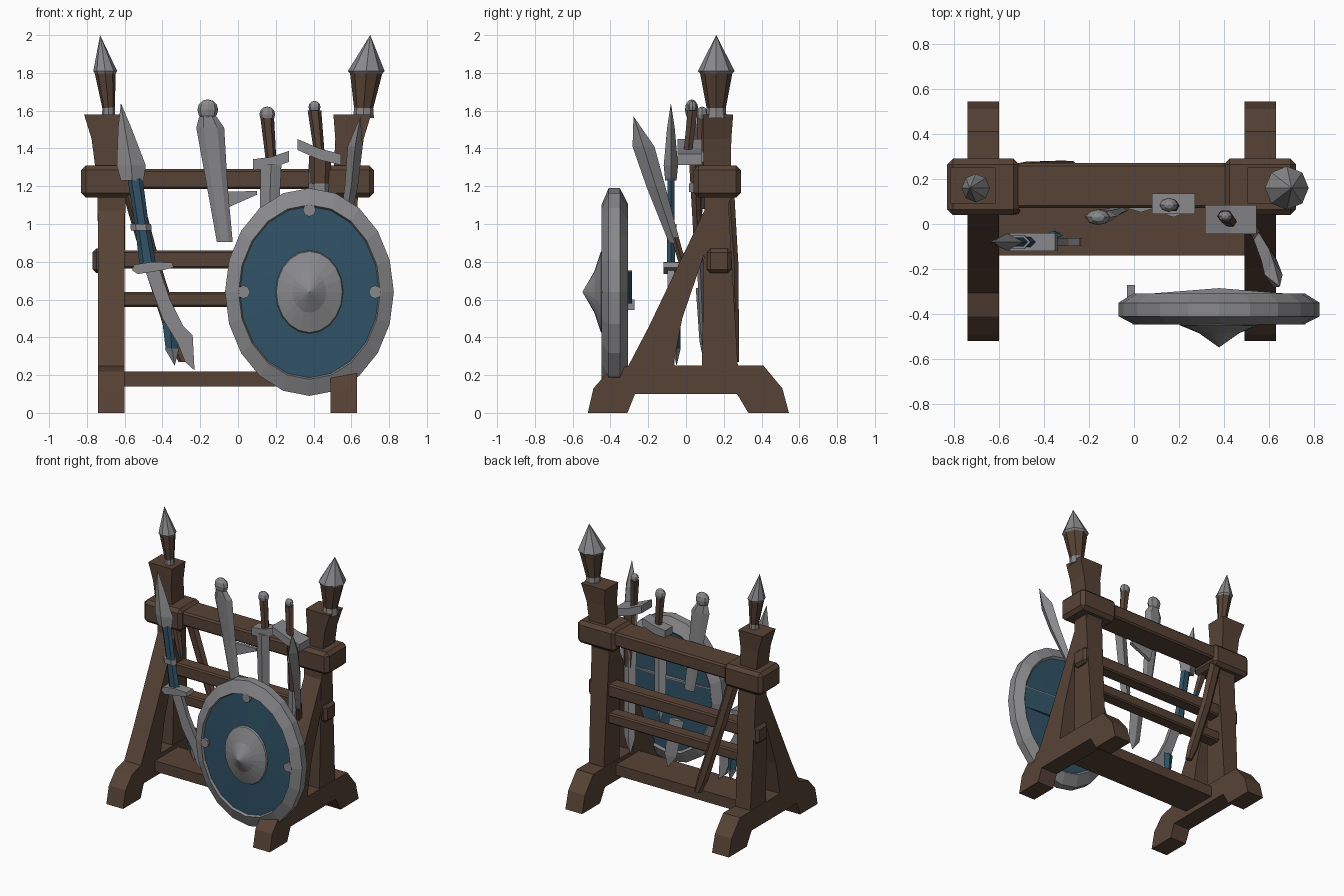
import bpy, bmesh, math
from mathutils import Vector


def material(name, rgb):
    m = bpy.data.materials.new(name)
    m.diffuse_color = (*rgb, 1)
    return m


WOOD = material("dark wood", (0.095, 0.055, 0.036))
STEEL = material("steel grey", (0.25, 0.25, 0.26))
BLUE = material("slate blue", (0.03, 0.085, 0.135))
MID = -0.055  # mirror line of the stand


def finish(name, bm, mats, bevel=0):
    bmesh.ops.remove_doubles(bm, verts=bm.verts, dist=1e-5)
    bmesh.ops.recalc_face_normals(bm, faces=bm.faces)
    me = bpy.data.meshes.new(name)
    bm.to_mesh(me)
    bm.free()
    for m in mats:
        me.materials.append(m)
    ob = bpy.data.objects.new(name, me)
    bpy.context.collection.objects.link(ob)
    if bevel:
        mod = ob.modifiers.new("bevel", 'BEVEL')
        mod.width = bevel
        mod.segments = 1
    return ob


def skin(bm, rings, bands=None):
    """Join equal rings of points into a closed tube."""
    vs = [[bm.verts.new(p) for p in r] for r in rings]
    n = len(vs[0])
    for k, (a, b) in enumerate(zip(vs, vs[1:])):
        for i in range(n):
            j = (i + 1) % n
            f = bm.faces.new((a[i], a[j], b[j], b[i]))
            f.material_index = bands[k] if bands else 0
    return vs


def loft(name, mat, sections, n=4, square=False):
    """Sections are (x, y, z, half width in x, half width in y)."""
    off, s = (math.pi / 4, math.sqrt(2)) if square else (0, 1)
    rings = []
    for x, y, z, rx, ry in sections:
        rings.append([(x + s * max(rx, 1e-4) * math.cos(off + 2 * math.pi * i / n),
                       y + s * max(ry, 1e-4) * math.sin(off + 2 * math.pi * i / n), z)
                      for i in range(n)])
    bm = bmesh.new()
    vs = skin(bm, rings)
    bm.faces.new(vs[0])
    bm.faces.new(vs[-1])
    return finish(name, bm, [mat])


def prism(name, mat, pts, lo, hi, axis='Y', bevel=0):
    """Extrude an outline: (y, z) along X, (x, z) along Y, or (x, y) along Z."""
    def put(p, d):
        return {'X': (d, p[0], p[1]), 'Y': (p[0], d, p[1]), 'Z': (p[0], p[1], d)}[axis]
    bm = bmesh.new()
    vs = skin(bm, [[put(p, lo) for p in pts], [put(p, hi) for p in pts]])
    bm.faces.new(vs[0])
    bm.faces.new(vs[1])
    return finish(name, bm, [mat], bevel)


def box(name, mat, x0, x1, y0, y1, z0, z1, bevel=0):
    return prism(name, mat, [(x0, z0), (x1, z0), (x1, z1), (x0, z1)], y0, y1, 'Y', bevel)


def ball(name, mat, c, r, flat=0.75):
    bm = bmesh.new()
    bmesh.ops.create_uvsphere(bm, u_segments=8, v_segments=6, radius=r)
    bmesh.ops.scale(bm, verts=bm.verts, vec=Vector((1, flat, 1)))
    bmesh.ops.translate(bm, verts=bm.verts, vec=Vector(c))
    return finish(name, bm, [mat])


# Side frames
FOOT = [(-0.52, 0), (-0.49, 0.13), (-0.41, 0.22), (-0.30, 0.25), (0.41, 0.25),
        (0.51, 0.13), (0.545, 0), (0.33, 0), (0.27, 0.10), (-0.27, 0.10), (-0.31, 0)]
STRUT = [(-0.31, 0.24), (-0.20, 0.45), (0.03, 0.93), (0.14, 1.16), (0.25, 1.16),
         (0.10, 0.85), (-0.02, 0.50), (-0.07, 0.24)]
for side, s in (("left", -1), ("right", 1)):
    c = MID + s * 0.615
    prism(side + "_foot", WOOD, FOOT, c - 0.07, c + 0.07, 'X')
    prism(side + "_strut", WOOD, STRUT, c - 0.07, c + 0.07, 'X')
    loft(side + "_post", WOOD, [(c, 0.18, 0.24, 0.062, 0.095), (c, 0.16, 1.20, 0.075, 0.06)],
         square=True)
    loft(side + "_post_head", WOOD, [(c + s * .015, 0.165, 1.28, 0.068, 0.072),
         (c + s * .03, 0.165, 1.45, 0.075, 0.075), (c + s * .045, 0.17, 1.58, 0.10, 0.08)],
         square=True)
    box(side + "_beam_block", WOOD, c - 0.16, c + 0.16, 0.04, 0.29, 1.14, 1.31, 0.025)
    box(side + "_rail_block", WOOD, c - 0.08 + s * .02, c + 0.08 + s * .02, 0.11, 0.24,
        0.74, 0.87, 0.02)

# Cross beams
box("top_beam", WOOD, -0.55, 0.43, 0.07, 0.27, 1.185, 1.29, 0.012)
box("upper_rail", WOOD, -0.66, 0.55, 0.12, 0.225, 0.765, 0.86, 0.01)
box("lower_rail", WOOD, -0.66, 0.55, 0.12, 0.22, 0.56, 0.64, 0.01)
box("bottom_plank", WOOD, -0.61, 0.50, -0.14, 0.14, 0.14, 0.22)

# Pointed finials
for side, x, tx, k in (("left", -0.685, -0.73, 0.65), ("right", 0.665, 0.70, 1.0)):
    loft(side + "_finial_collar", STEEL, [(x, 0.16, 1.56, 0.055 * k, 0.055 * k),
         (x, 0.16, 1.625, 0.05 * k, 0.05 * k)], 8)
    mx = x + (tx - x) * 0.4
    loft(side + "_finial_cup", WOOD, [(x, 0.16, 1.61, 0.05 * k, 0.05 * k),
         (mx, 0.16, 1.80, 0.086 * k, 0.086 * k)], 8)
    loft(side + "_finial_tip", STEEL, [(mx, 0.16, 1.785, 0.075 * k, 0.075 * k),
         (mx, 0.16, 1.81, 0.097 * k, 0.097 * k), (tx, 0.16, 2.0, 0, 0)], 8)

# Shield: one elliptical lathe, coloured by band
SX, SZ, RX, RZ, N = 0.378, 0.64, 0.447, 0.55, 20
PROFILE = [(0.001, -0.312), (0.82, -0.32), (0.85, -0.308), (1, -0.35), (1, -0.41),
           (0.84, -0.447), (0.825, -0.428), (0.40, -0.438), (0.39, -0.45),
           (0.20, -0.485), (0.001, -0.548)]
BANDS = [1, 0, 0, 0, 0, 0, 1, 0, 0, 0]
bm = bmesh.new()
skin(bm, [[(SX + RX * r * math.cos(2 * math.pi * i / N), y,
            SZ + RZ * r * math.sin(2 * math.pi * i / N)) for i in range(N)]
          for r, y in PROFILE], BANDS)
finish("shield", bm, [STEEL, BLUE])
for i in range(3):
    a = i * math.pi / 2
    cx, cz = SX + RX * 0.78 * math.cos(a), SZ + RZ * 0.79 * math.sin(a)
    pts = [(cx + 0.035 * math.cos(t * math.pi / 4), cz + 0.035 * math.sin(t * math.pi / 4))
           for t in range(8)]
    prism("shield_stud", STEEL, pts, -0.446, -0.42)
STRAP = [(-0.0, -0.315), (0.378, -0.285), (0.75, -0.315)]
prism("shield_strap", BLUE, STRAP, 0.58, 0.745, 'Z')
prism("strap_edge", STEEL, STRAP, 0.745, 0.754, 'Z')
box("strap_bracket", STEEL, -0.03, 0.005, -0.33, -0.272, 0.545, 0.60)

# Polearm with blue grip, hung on the left
Y = -0.08
loft("polearm_head", STEEL, [(-0.56, Y, 1.23, 0.06, 0.03), (-0.565, Y, 1.31, 0.077, 0.038),
     (-0.60, Y, 1.51, 0.035, 0.02), (-0.62, Y, 1.64, 0, 0)])
loft("polearm_grip", BLUE, [(-0.545, Y, 1.24, 0.04, 0.022), (-0.51, Y, 1.0, 0.037, 0.022),
     (-0.475, Y, 0.77, 0.045, 0.025)], 6)
loft("polearm_ring", STEEL, [(-0.512, Y, 0.965, 0.055, 0.035), (-0.515, Y, 1.0, 0.055, 0.035)], 6)
prism("polearm_guard", STEEL, [(-0.56, 0.755), (-0.53, 0.735), (-0.40, 0.755), (-0.34, 0.77),
      (-0.35, 0.795), (-0.45, 0.80), (-0.55, 0.785)], Y - 0.04, Y + 0.04)
prism("polearm_blade", STEEL, [(-0.49, 0.75), (-0.40, 0.50), (-0.32, 0.37), (-0.28, 0.27),
      (-0.23, 0.225), (-0.24, 0.41), (-0.29, 0.46), (-0.36, 0.60), (-0.415, 0.76)],
      Y - 0.018, Y + 0.018)
loft("sheath_end", BLUE, [(-0.35, Y + .03, 0.33, 0.032, 0.02), (-0.36, Y + .03, 0.48, 0.04, 0.02)])
loft("sheath_tip", STEEL, [(-0.335, Y + .03, 0.25, 0, 0), (-0.35, Y + .03, 0.34, 0.038, 0.022)])

# Short brown shaft and long scabbard behind it on the left
loft("left_shaft", WOOD, [(-0.53, 0.06, 1.0, 0.025, 0.02), (-0.58, 0.08, 1.20, 0.035, 0.03)], 6)
loft("left_shaft_tip", BLUE, [(-0.52, 0.057, 0.95, 0.015, 0.012), (-0.53, 0.06, 1.0, 0.025, 0.02)], 6)
loft("rear_scabbard", WOOD, [(-0.285, 0.265, 0.27, 0.03, 0.018), (-0.325, 0.262, 0.38, 0.045, 0.022),
     (-0.46, 0.255, 0.80, 0.045, 0.025), (-0.56, 0.23, 1.16, 0.05, 0.03)], 6)

# Grey club-shaped blade in the middle, with its wide lower tip
ball("middle_pommel", STEEL, (-0.16, 0.03, 1.605), 0.055, 0.65)
loft("middle_blade", STEEL, [(-0.07, 0.06, 0.905, 0.042, 0.015), (-0.11, 0.05, 1.2, 0.055, 0.018),
     (-0.147, 0.035, 1.51, 0.074, 0.028), (-0.16, 0.03, 1.57, 0.045, 0.025)], 6)
prism("middle_barb", STEEL, [(-0.09, 1.17), (0.10, 1.175), (0.10, 1.155), (-0.07, 1.08)],
      0.075, 0.10)
loft("middle_lower_blade", STEEL, [(0.09, 0.09, 0.29, 0, 0), (0.07, 0.085, 0.38, 0.05, 0.014),
     (0.03, 0.07, 0.66, 0.06, 0.018)])

# Two swords hung on the top beam: pommel, grip, guard, blade
for name, px, py, pz, gx, gz, dx, dz, r, gy, bz in (
        ("centre_sword", 0.155, 0.085, 1.58, 0.175, 1.335, 0.095, 0.022, 0.042, 0.09, 0.62),
        ("right_sword", 0.405, 0.035, 1.62, 0.43, 1.38, 0.115, -0.04, 0.032, 0.02, 0.30)):
    ball(name + "_pommel", STEEL, (px, py, pz), r)
    loft(name + "_grip", WOOD, [(gx, gy - .01, gz, 0.028, 0.026), (px, py, pz - 0.02, 0.036, 0.03)], 6)
    loft_y = 0.045 if name == "centre_sword" else 0.065
    prism(name + "_guard", STEEL, [(gx - dx, gz - dz - 0.028), (gx, gz - 0.04),
          (gx + dx, gz + dz - 0.028), (gx + dx, gz + dz + 0.03), (gx, gz + 0.02),
          (gx - dx, gz - dz + 0.03)], gy - loft_y, gy + loft_y)
    loft(name + "_blade", STEEL, [(gx - 0.03, 0.10, bz, 0, 0), (gx - 0.02, 0.09, bz + .13, 0.045, 0.015),
         (gx, 0.05, gz - 0.02, 0.055, 0.02)])
loft("right_scabbard", WOOD, [(0.43, 0.06, 0.95, 0.045, 0.025), (0.435, 0.045, 1.36, 0.06, 0.035)], 6)
loft("right_scabbard_collar", STEEL, [(0.432, 0.05, 1.17, 0.055, 0.038),
     (0.432, 0.05, 1.215, 0.058, 0.04)], 6)

# Leaning spear on the right
loft("leaning_spear_blade", STEEL, [(0.55, -0.06, 0.90, 0.022, 0.03), (0.60, -0.16, 1.20, 0.035, 0.05),
     (0.62, -0.225, 1.41, 0.04, 0.058), (0.648, -0.278, 1.57, 0, 0)])
loft("leaning_spear_shaft", WOOD, [(0.52, 0.0, 0.73, 0.022, 0.022), (0.55, -0.06, 0.93, 0.024, 0.024)], 6)
